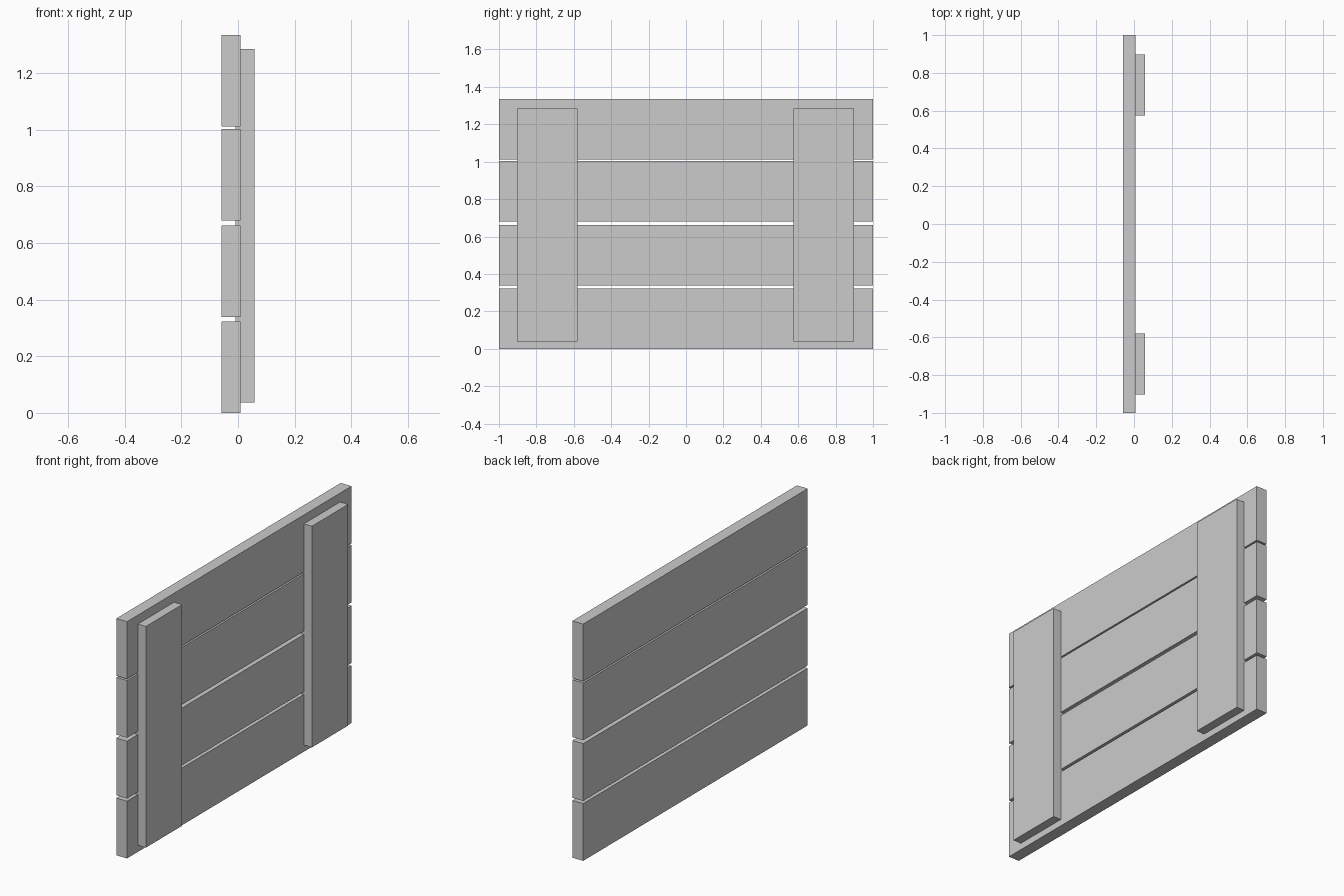
import bpy

if "Cube" in bpy.data.objects:
    bpy.data.objects.remove(bpy.data.objects["Cube"])

PLANK_WIDTH = 0.323
THICKNESS = 0.067


def board(name, center, size):
    bpy.ops.mesh.primitive_cube_add(size=1, location=center)
    ob = bpy.context.object
    ob.name = name
    ob.scale = size
    bpy.ops.object.transform_apply(location=False, rotation=False, scale=True)
    return ob


# Horizontal planks with slightly uneven gaps
for i, z in enumerate((0.0, 0.338, 0.680, 1.012)):
    board(f"plank_{i + 1}", (-0.0255, 0, z + PLANK_WIDTH / 2),
          (THICKNESS, 2, PLANK_WIDTH))

# Upright battens, sunk a little into the planks
for side, y in (("left", -0.742), ("right", 0.737)):
    board(f"batten_{side}", (0.0245, y, 0.661), (THICKNESS, PLANK_WIDTH, 1.247))
